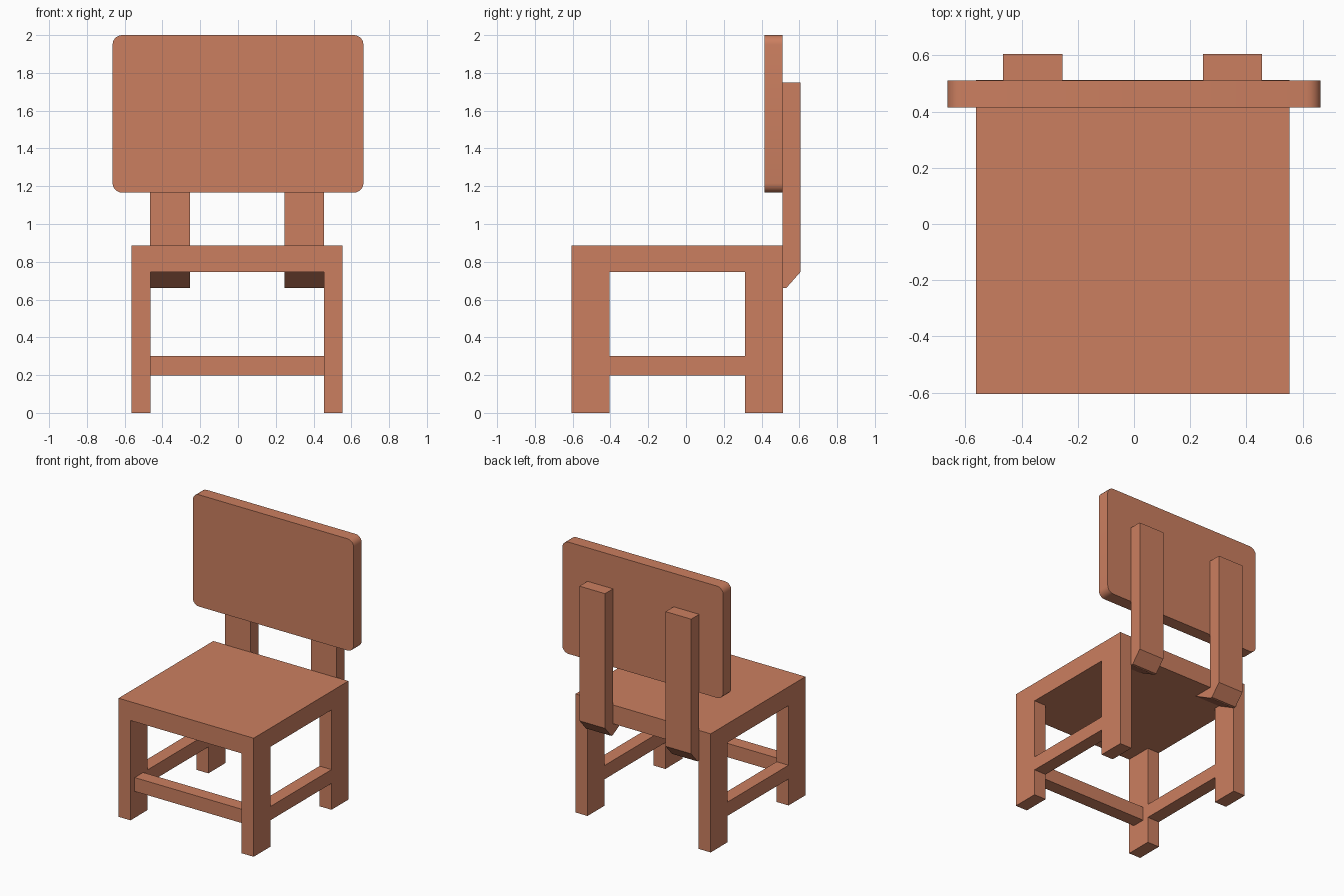
import bpy, bmesh

if "Cube" in bpy.data.objects:
    bpy.data.objects.remove(bpy.data.objects["Cube"])

mat = bpy.data.materials.new("terracotta")
mat.diffuse_color = (0.60, 0.212, 0.117, 1)
mat.use_nodes = True
mat.node_tree.nodes["Principled BSDF"].inputs["Base Color"].default_value = mat.diffuse_color


def add_object(name, bm):
    bmesh.ops.recalc_face_normals(bm, faces=bm.faces)
    mesh = bpy.data.meshes.new(name)
    bm.to_mesh(mesh)
    bm.free()
    mesh.materials.append(mat)
    obj = bpy.data.objects.new(name, mesh)
    bpy.context.collection.objects.link(obj)
    return obj


def box_mesh(x, y, z):
    """Box from (min, max) ranges."""
    bm = bmesh.new()
    bmesh.ops.create_cube(bm, size=1)
    for v in bm.verts:
        for i, (lo, hi) in enumerate((x, y, z)):
            v.co[i] = lo if v.co[i] < 0 else hi
    return bm


def box(name, x, y, z):
    return add_object(name, box_mesh(x, y, z))


def post(name, x, profile):
    """Extrude a (y, z) side profile across an x range."""
    bm = bmesh.new()
    face = bm.faces.new([bm.verts.new((x[0], y, z)) for y, z in profile])
    ext = bmesh.ops.extrude_face_region(bm, geom=[face], use_keep_orig=True)
    verts = [g for g in ext["geom"] if isinstance(g, bmesh.types.BMVert)]
    bmesh.ops.translate(bm, verts=verts, vec=(x[1] - x[0], 0, 0))
    return add_object(name, bm)


CX = -0.005          # centre line of the frame
HALF, INNER = 0.558, 0.459


def span(side, a, b):
    return tuple(sorted((CX + side * a, CX + side * b)))


# Seat
box("seat", (CX - HALF, CX + HALF), (-0.605, 0.513), (0.745, 0.885))

# Profile of a back post with its wedge-shaped foot under the seat
post_profile = [(0.51, 1.75), (0.605, 1.75), (0.605, 0.745), (0.53, 0.66),
                (0.513, 0.66), (0.355, 0.745), (0.51, 0.745)]

for side, word in ((-1, "left"), (1, "right")):
    # Legs, side rail and back post
    box(f"front_leg_{word}", span(side, INNER, HALF), (-0.605, -0.405), (0, 0.745))
    box(f"back_leg_{word}", span(side, INNER, HALF), (0.313, 0.513), (0, 0.745))
    box(f"side_rail_{word}", span(side, INNER, HALF), (-0.405, 0.313), (0.197, 0.30))
    post(f"back_post_{word}", span(side, 0.25, 0.461), post_profile)

# Front rail
box("front_rail", (CX - INNER, CX + INNER), (-0.555, -0.455), (0.197, 0.30))

# Backrest panel with rounded corners
bm = box_mesh((-0.664, 0.664), (0.415, 0.51), (1.166, 2.0))
corners = [e for e in bm.edges if abs(e.verts[0].co.y - e.verts[1].co.y) > 0.05]
bmesh.ops.bevel(bm, geom=corners, offset=0.05, segments=5, profile=0.5, affect='EDGES')
panel = add_object("backrest", bm)
bpy.context.view_layer.objects.active = panel
panel.select_set(True)
bpy.ops.object.shade_smooth_by_angle(angle=0.6)
